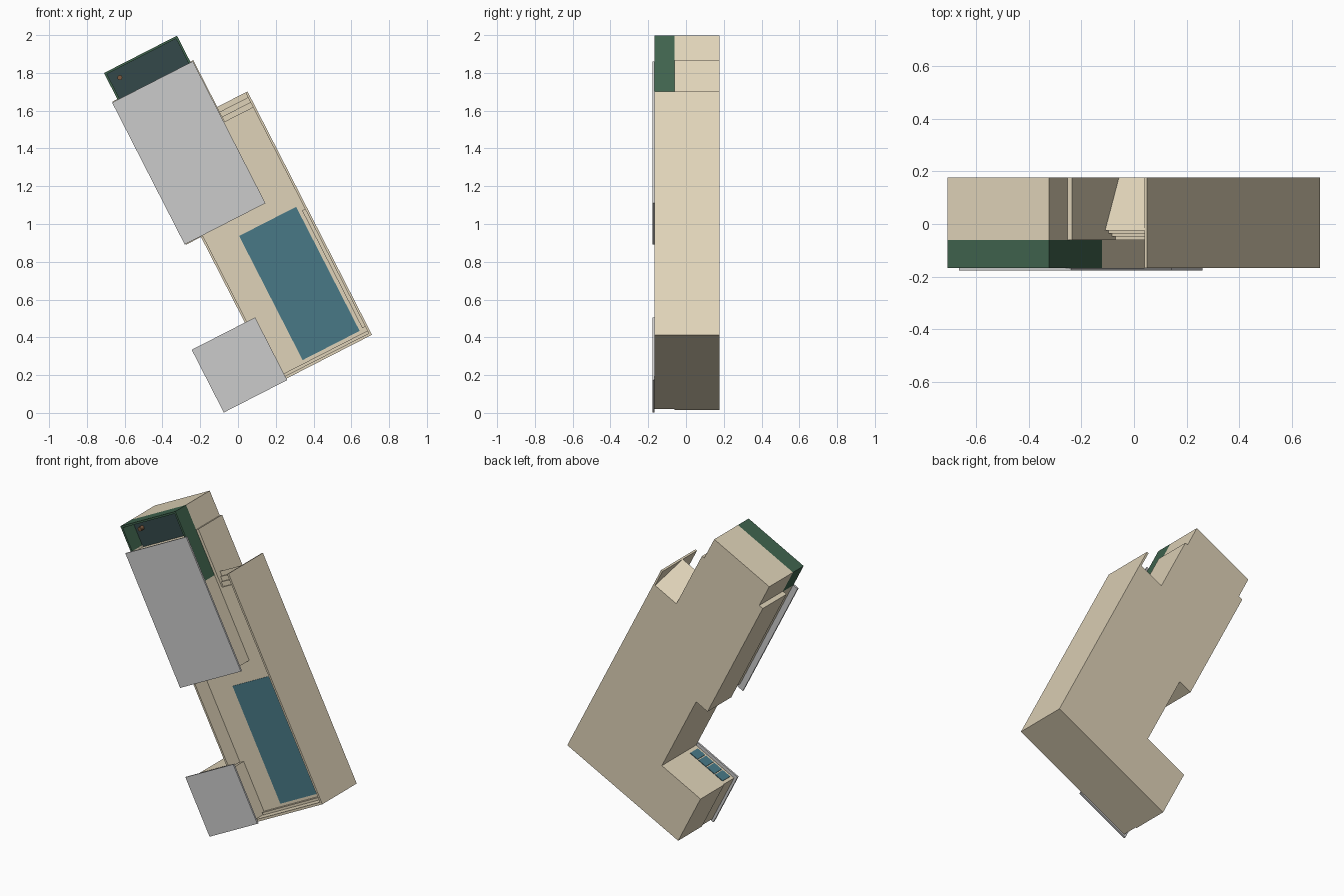
import bpy, bmesh, math
from mathutils import Matrix

if "Cube" in bpy.data.objects:
    bpy.data.objects.remove(bpy.data.objects["Cube"])

# The house is laid out on local axes (u across, v along, y depth), then tilted.
TILT = Matrix.Rotation(math.radians(-27.1), 4, 'Y')


def material(name, rgb):
    m = bpy.data.materials.new(name)
    m.diffuse_color = (*rgb, 1)
    m.use_nodes = True
    m.node_tree.nodes["Principled BSDF"].inputs["Base Color"].default_value = m.diffuse_color
    return m


BEIGE = material("beige", (0.74, 0.65, 0.48))
GREEN = material("green", (0.05, 0.125, 0.075))
DARK = material("dark_floor", (0.034, 0.065, 0.068))
BLUE = material("blue", (0.065, 0.19, 0.24))
BROWN = material("brown", (0.2, 0.1, 0.05))


def finish(name, bm, mat):
    bmesh.ops.recalc_face_normals(bm, faces=bm.faces)
    me = bpy.data.meshes.new(name)
    bm.to_mesh(me)
    bm.free()
    ob = bpy.data.objects.new(name, me)
    bpy.context.collection.objects.link(ob)
    ob.matrix_world = TILT
    if mat:
        me.materials.append(mat)
    return ob


def prism(name, points, shift, mat):
    """Extrude a flat outline of local points along a vector."""
    bm = bmesh.new()
    f = bm.faces.new([bm.verts.new(p) for p in points])
    new = bmesh.ops.extrude_face_region(bm, geom=[f])["geom"]
    bmesh.ops.translate(bm, vec=shift, verts=[g for g in new if isinstance(g, bmesh.types.BMVert)])
    return finish(name, bm, mat)


def box(name, u0, u1, v0, v1, y0, y1, mat=BEIGE):
    return prism(name, [(u0, y0, v0), (u1, y0, v0), (u1, y0, v1), (u0, y0, v1)], (0, y1 - y0, 0), mat)


FLOOR, TOP, BACK = -0.06, -0.167, 0.178

# Solid lower storey
outline = [(-.055, .045), (.82, .045), (.82, 1.376), (.64, 1.376), (.64, 1.77), (.622, 1.77),
           (.622, 1.925), (.188, 1.925), (.188, 1.77), (.16, 1.77), (.16, .918),
           (.25, .918), (.25, .39), (-.055, .39)]
prism("lower_storey", [(u, FLOOR, v) for u, v in outline], (0, BACK - FLOOR, 0), BEIGE)

# Stair flight with sloped underside
steps, v0, v1, y1 = 4, 1.376, 1.492, -0.024
profile = [(v0, FLOOR)]
for i in range(steps):
    y = FLOOR + (y1 - FLOOR) * i / (steps - 1)
    a, b = v0 + (v1 - v0) * i / steps, v0 + (v1 - v0) * (i + 1) / steps
    if i:
        profile.append((a, y))
    profile.append((b, y))
profile.append((v0, BACK))
prism("stair_flight", [(.64, y, v) for v, y in profile], (.17, 0, 0), BEIGE)

# Terrace walls
box("long_wall", .808, .82, .045, 1.492, TOP, FLOOR)
box("stair_side_wall", .808, .82, 1.376, 1.492, FLOOR, BACK)
box("end_wall", .29, .808, .045, .06, TOP, FLOOR)
box("left_wall", .25, .262, .39, .918, TOP, FLOOR)
box("end_ledge", .30, .808, .06, .075, -0.09, FLOOR)
box("side_ledge", .79, .808, .10, .80, -0.09, FLOOR)

# Pool
box("pool_water", .432, .771, .093, .831, FLOOR - .004, FLOOR + .01, BLUE)

# Corner room with windows and flat roof
box("corner_room", -.05, .29, .048, .388, TOP, FLOOR)
for i in range(4):
    u = -.03 + i * .066
    box(f"window_{i + 1}", u, u + .058, .386, .392, -0.15, -0.075, BLUE)
box("corner_roof", -.066, .311, .036, .409, -0.178, TOP, None)

# Large room beneath the big roof
box("room_left_wall", .19, .202, .95, 1.766, TOP, FLOOR)
box("room_lower_wall", .202, .61, .95, .962, TOP, FLOOR)
box("room_right_wall", .61, .622, .95, 1.485, TOP, FLOOR)
box("room_upper_wall", .202, .61, 1.74, 1.755, TOP, FLOOR)
box("large_roof", .155, .635, .922, 1.766, -0.178, TOP, None)

# Green walled balcony
box("balcony_right_wall", .61, .622, 1.485, 1.925, TOP, FLOOR, GREEN)
box("balcony_left_wall", .188, .2, 1.766, 1.925, TOP, FLOOR, GREEN)
box("balcony_end_wall", .2, .61, 1.913, 1.925, TOP, FLOOR, GREEN)
box("balcony_floor", .2, .61, 1.755, 1.913, FLOOR - .006, FLOOR + .01, DARK)

# Small round stool on the balcony
bm = bmesh.new()
bmesh.ops.create_cone(bm, cap_ends=True, segments=12, radius1=.013, radius2=.013, depth=.03,
                      matrix=Matrix.Translation((.252, FLOOR - .02, 1.865)) @ Matrix.Rotation(math.pi / 2, 4, 'X'))
finish("stool", bm, BROWN)
